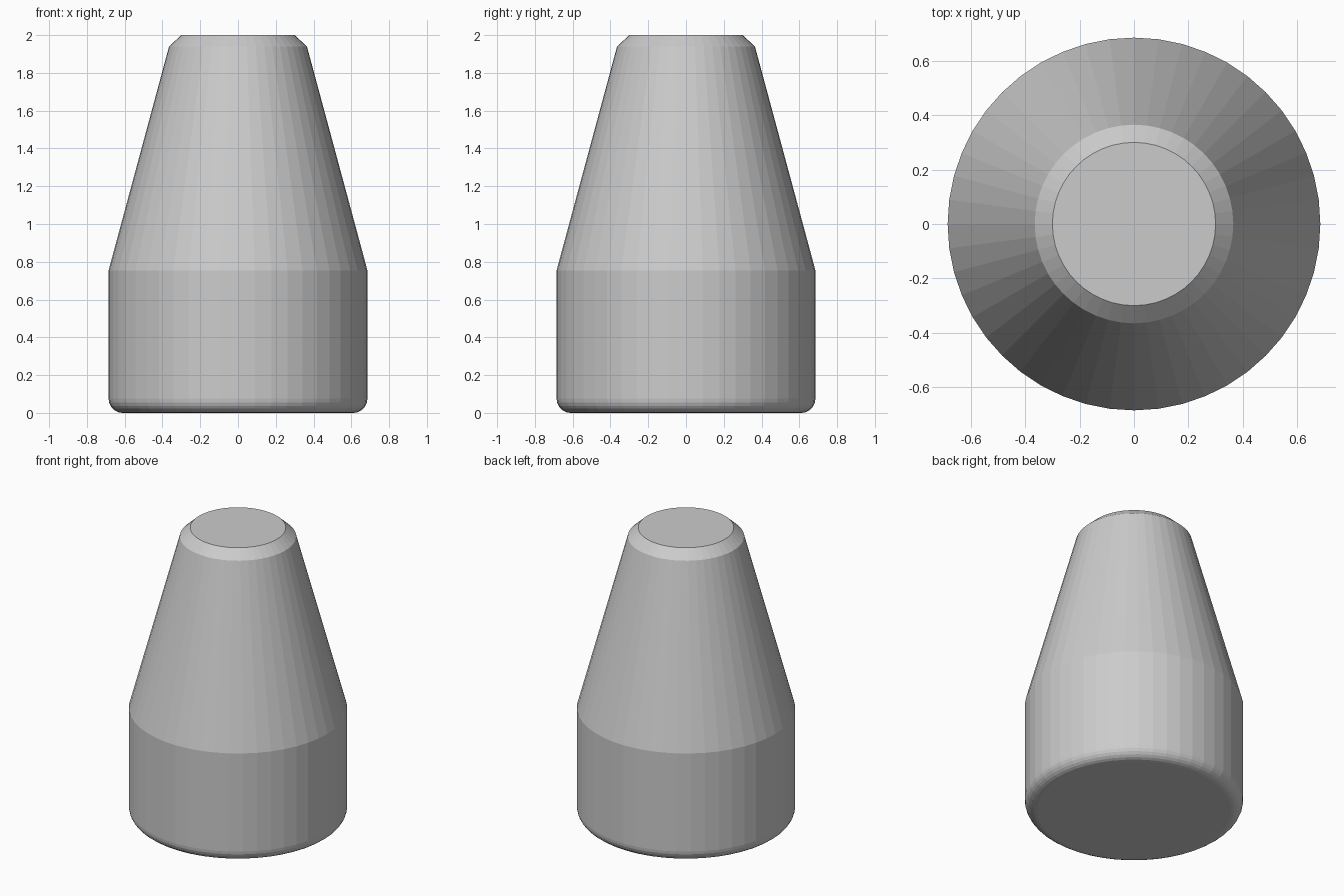
import bpy, bmesh, math

if "Cube" in bpy.data.objects:
    bpy.data.objects.remove(bpy.data.objects["Cube"])

SEGMENTS = 48
RADIUS = 0.685
FILLET = 0.075

# Profile (radius, height): rounded foot, straight wall, taper, top chamfer
profile = []
for i in range(7):
    a = math.radians(-90 + 15 * i)
    profile.append((RADIUS - FILLET + FILLET * math.cos(a),
                    FILLET + FILLET * math.sin(a)))
profile += [(RADIUS, 0.755), (0.365, 1.94), (0.30, 2.0)]

bm = bmesh.new()
rings = []
for r, z in profile:
    rings.append([bm.verts.new((r * math.cos(math.tau * k / SEGMENTS),
                                r * math.sin(math.tau * k / SEGMENTS), z))
                  for k in range(SEGMENTS)])

# Side walls
for low, high in zip(rings, rings[1:]):
    for k in range(SEGMENTS):
        n = (k + 1) % SEGMENTS
        bm.faces.new((low[k], low[n], high[n], high[k]))

# Flat bottom and top
bm.faces.new(rings[0][::-1])
bm.faces.new(rings[-1])

mesh = bpy.data.meshes.new("tapered_body")
bm.to_mesh(mesh)
bm.free()

# Single plain grey
grey = bpy.data.materials.new("light grey")
grey.diffuse_color = (0.6, 0.6, 0.6, 1.0)
grey.use_nodes = True
grey.node_tree.nodes["Principled BSDF"].inputs["Base Color"].default_value = grey.diffuse_color
mesh.materials.append(grey)

body = bpy.data.objects.new("tapered_body", mesh)
bpy.context.collection.objects.link(body)
